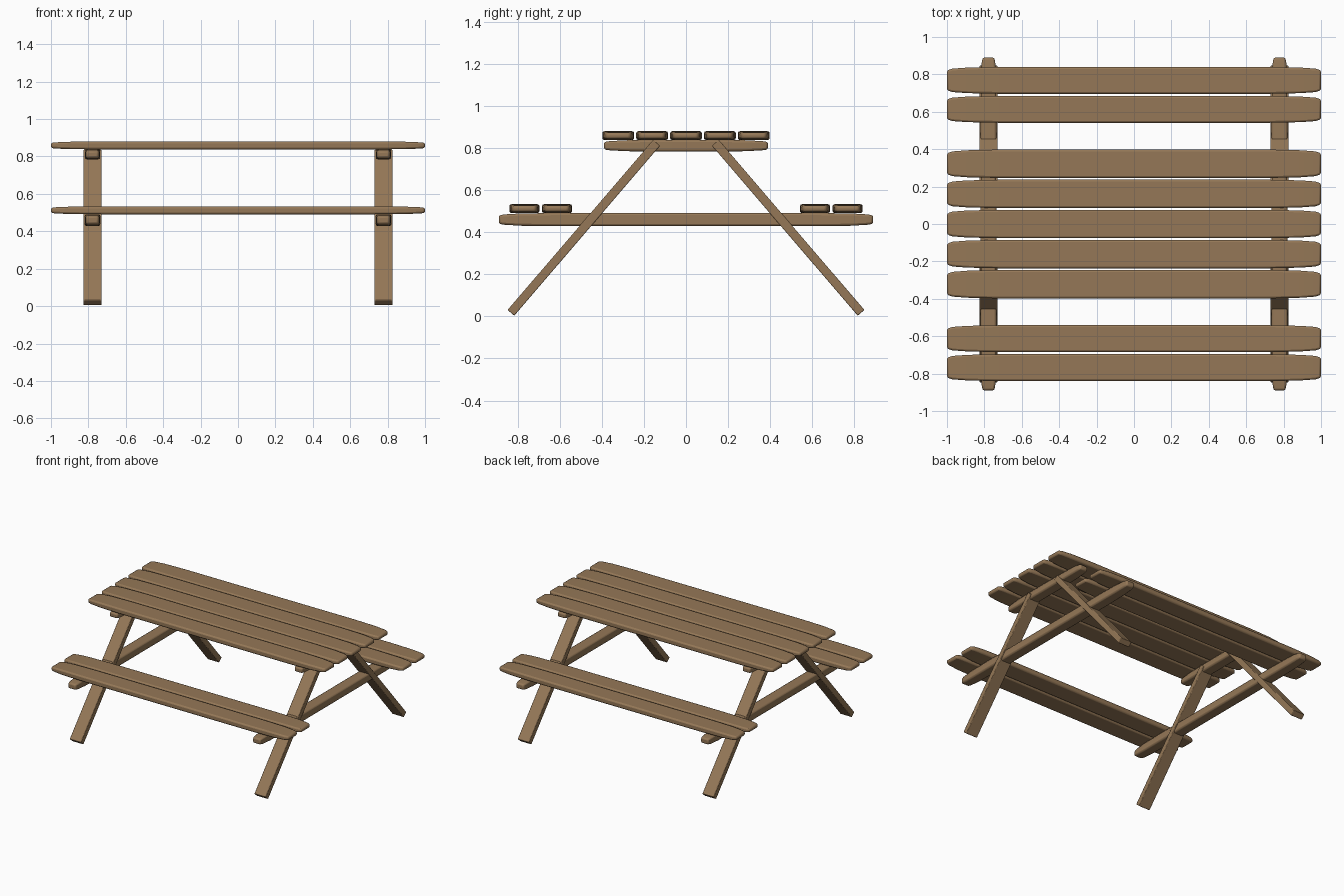
import bpy, bmesh, math
from mathutils import Matrix, Vector

if "Cube" in bpy.data.objects:
    bpy.data.objects.remove(bpy.data.objects["Cube"], do_unlink=True)

wood = bpy.data.materials.new("brown wood")
wood.use_nodes = True
color = (0.30, 0.187, 0.095, 1)
wood.diffuse_color = color
wood.node_tree.nodes["Principled BSDF"].inputs["Base Color"].default_value = color

# End rounding: (distance from the tip, width factor, thickness factor)
ROUNDED = [(0.0, 0.74, 0.66), (0.03, 0.87, 0.80), (0.11, 0.95, 0.95), (0.29, 1.0, 1.0)]
SQUARE = [(0.0, 1.0, 1.0)]


def board(name, length, width, thick, matrix, ends, bevel):
    """Loft a board along local X from rectangular sections."""
    half = length / 2
    sections = [(-half + d, w, t) for d, w, t in ends]
    sections += [(half - d, w, t) for d, w, t in reversed(ends)]
    bm = bmesh.new()
    rings = []
    for x, w, t in sections:
        corners = [(-1, -1), (1, -1), (1, 1), (-1, 1)]
        rings.append([bm.verts.new((x, a * w * width / 2, b * t * thick / 2))
                      for a, b in corners])
    for r, s in zip(rings, rings[1:]):
        for i in range(4):
            j = (i + 1) % 4
            bm.faces.new((r[i], r[j], s[j], s[i]))
    bm.faces.new(rings[0])
    bm.faces.new(rings[-1])
    bmesh.ops.recalc_face_normals(bm, faces=bm.faces)
    mesh = bpy.data.meshes.new(name)
    bm.to_mesh(mesh)
    bm.free()
    mesh.materials.append(wood)
    obj = bpy.data.objects.new(name, mesh)
    bpy.context.collection.objects.link(obj)
    obj.matrix_world = matrix
    mod = obj.modifiers.new("soft edges", 'BEVEL')
    mod.width = bevel
    mod.segments = 2
    mod.limit_method = 'ANGLE'
    mod.angle_limit = math.radians(40)
    bpy.ops.object.select_all(action='DESELECT')
    obj.select_set(True)
    bpy.context.view_layer.objects.active = obj
    bpy.ops.object.shade_smooth_by_angle(angle=math.radians(35))
    return obj


# Table top planks
for i in range(5):
    board(f"top_plank_{i + 1}", 2, 0.152, 0.042,
          Matrix.Translation((0, (i - 2) * 0.161, 0.859)), ROUNDED, 0.01)

# Bench planks, two on each side
for side, label in ((-1, "front"), (1, "back")):
    for y, place in ((0.613, "inner"), (0.768, "outer")):
        board(f"{label}_seat_{place}_plank", 2, 0.144, 0.042,
              Matrix.Translation((0, side * y, 0.512)), ROUNDED, 0.01)

# End frames: two cross beams and a pair of slanted legs each
turn = Matrix.Rotation(math.pi / 2, 4, 'Z')
for sx, label in ((1, "left"), (-1, "right")):
    x = sx * 0.778
    board(f"{label}_seat_beam", 1.78, 0.084, 0.062,
          Matrix.Translation((x, 0, 0.46)) @ turn, ROUNDED, 0.01)
    board(f"{label}_top_beam", 0.78, 0.084, 0.055,
          Matrix.Translation((x, 0, 0.811)) @ turn, ROUNDED, 0.01)
    for sy, place in ((-1, "front"), (1, "back")):
        foot = Vector((x, sy * 0.832, 0.017))
        head = Vector((x, sy * 0.14, 0.824))
        along = head - foot
        across = Vector((1, 0, 0))
        u = along.normalized()
        rot = Matrix((u, across, u.cross(across))).transposed().to_4x4()
        board(f"{label}_{place}_leg", along.length, 0.096, 0.042,
              Matrix.Translation((foot + head) / 2) @ rot, SQUARE, 0.004)
